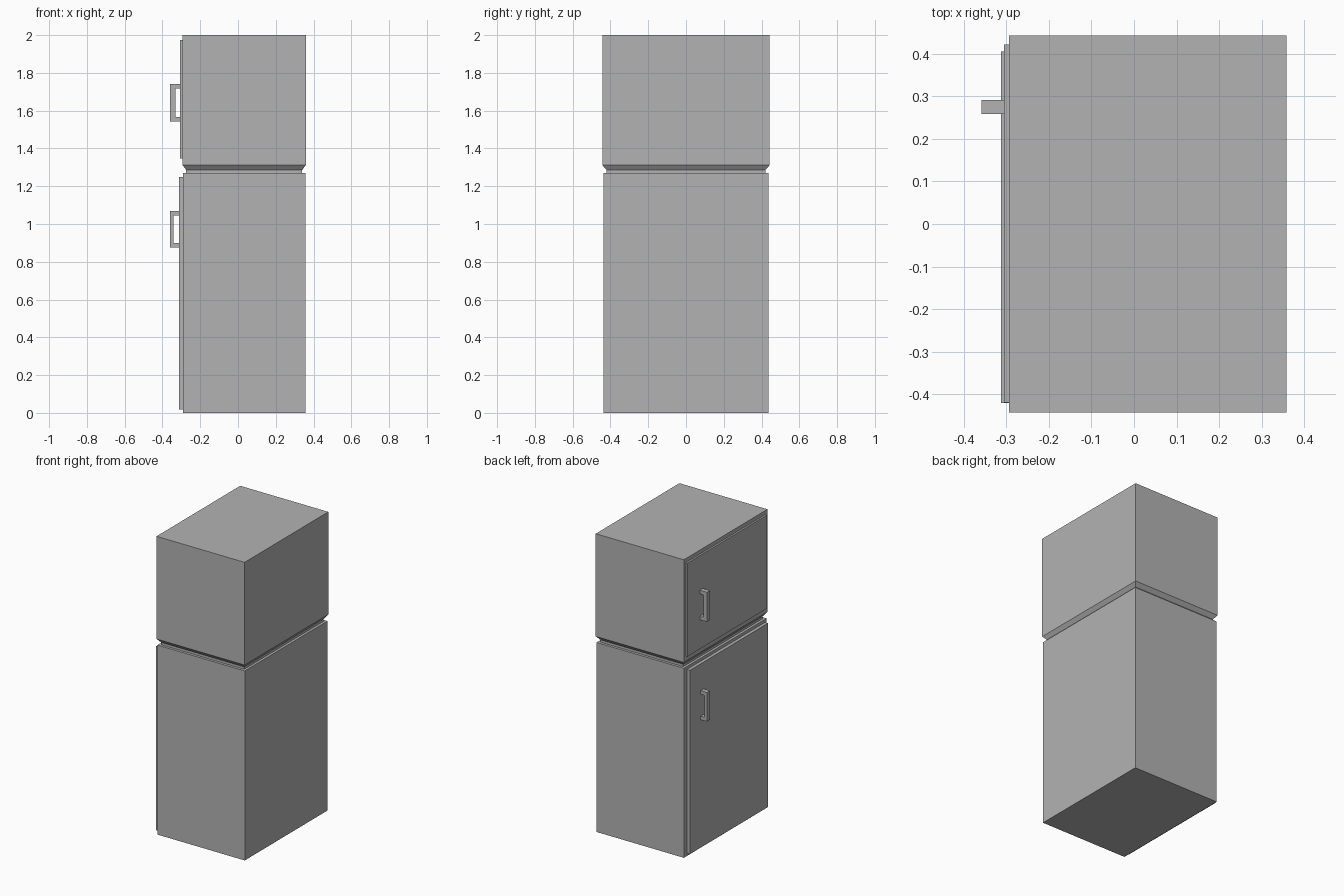
import bpy, bmesh

if "Cube" in bpy.data.objects:
    bpy.data.objects.remove(bpy.data.objects["Cube"])

# Mid-dark grey enamel shared by all parts
enamel = bpy.data.materials.new("grey_enamel")
enamel.diffuse_color = (0.45, 0.45, 0.45, 1)
enamel.use_nodes = True
enamel.node_tree.nodes["Principled BSDF"].inputs["Base Color"].default_value = enamel.diffuse_color


def new_object(name, bm):
    bmesh.ops.recalc_face_normals(bm, faces=bm.faces)
    mesh = bpy.data.meshes.new(name)
    bm.to_mesh(mesh)
    bm.free()
    mesh.materials.append(enamel)
    obj = bpy.data.objects.new(name, mesh)
    bpy.context.collection.objects.link(obj)
    return obj


def loft(name, sections):
    """Stack of rectangles (x0, x1, y0, y1, z) joined into a closed solid."""
    bm = bmesh.new()
    rings = [[bm.verts.new((x, y, z)) for x, y in
              ((x0, y0), (x1, y0), (x1, y1), (x0, y1))]
             for x0, x1, y0, y1, z in sections]
    for a, b in zip(rings, rings[1:]):
        for i in range(4):
            j = (i + 1) % 4
            bm.faces.new((a[i], a[j], b[j], b[i]))
    bm.faces.new(rings[0])
    bm.faces.new(rings[-1])
    return new_object(name, bm)


def box(name, x, y, z):
    return loft(name, [(*x, *y, z[0]), (*x, *y, z[1])])


def handle(name, x_door, x_grip, z0, z1, bar):
    """C-shaped pull: a profile in the xz plane extruded along y."""
    x_out, y0, y1 = -0.359, 0.259, 0.291
    profile = [(x_door, z0), (x_out, z0), (x_out, z1), (x_door, z1),
               (x_door, z1 - bar), (x_grip, z1 - bar),
               (x_grip, z0 + bar), (x_door, z0 + bar)]
    bm = bmesh.new()
    face = bm.faces.new([bm.verts.new((x, y0, z)) for x, z in profile])
    ext = bmesh.ops.extrude_face_region(bm, geom=[face], use_keep_orig=True)
    verts = [v for v in ext["geom"] if isinstance(v, bmesh.types.BMVert)]
    bmesh.ops.translate(bm, verts=verts, vec=(0, y1 - y0, 0))
    return new_object(name, bm)


# Cabinets: the upper one tapers underneath into a narrow neck
box("fridge_cabinet", (-0.291, 0.357), (-0.438, 0.438), (0, 1.27))
loft("freezer_cabinet", [
    (-0.274, 0.340, -0.421, 0.421, 1.268),
    (-0.274, 0.340, -0.421, 0.421, 1.286),
    (-0.294, 0.359, -0.443, 0.443, 1.312),
    (-0.294, 0.359, -0.443, 0.443, 2.0)])

# Doors on the -x side
box("fridge_door", (-0.313, -0.285), (-0.421, 0.405), (0.018, 1.25))
box("freezer_door", (-0.306, -0.285), (-0.419, 0.422), (1.347, 1.973))

# Door handles
handle("fridge_handle", -0.309, -0.341, 0.875, 1.07, 0.024)
handle("freezer_handle", -0.302, -0.332, 1.543, 1.741, 0.024)
